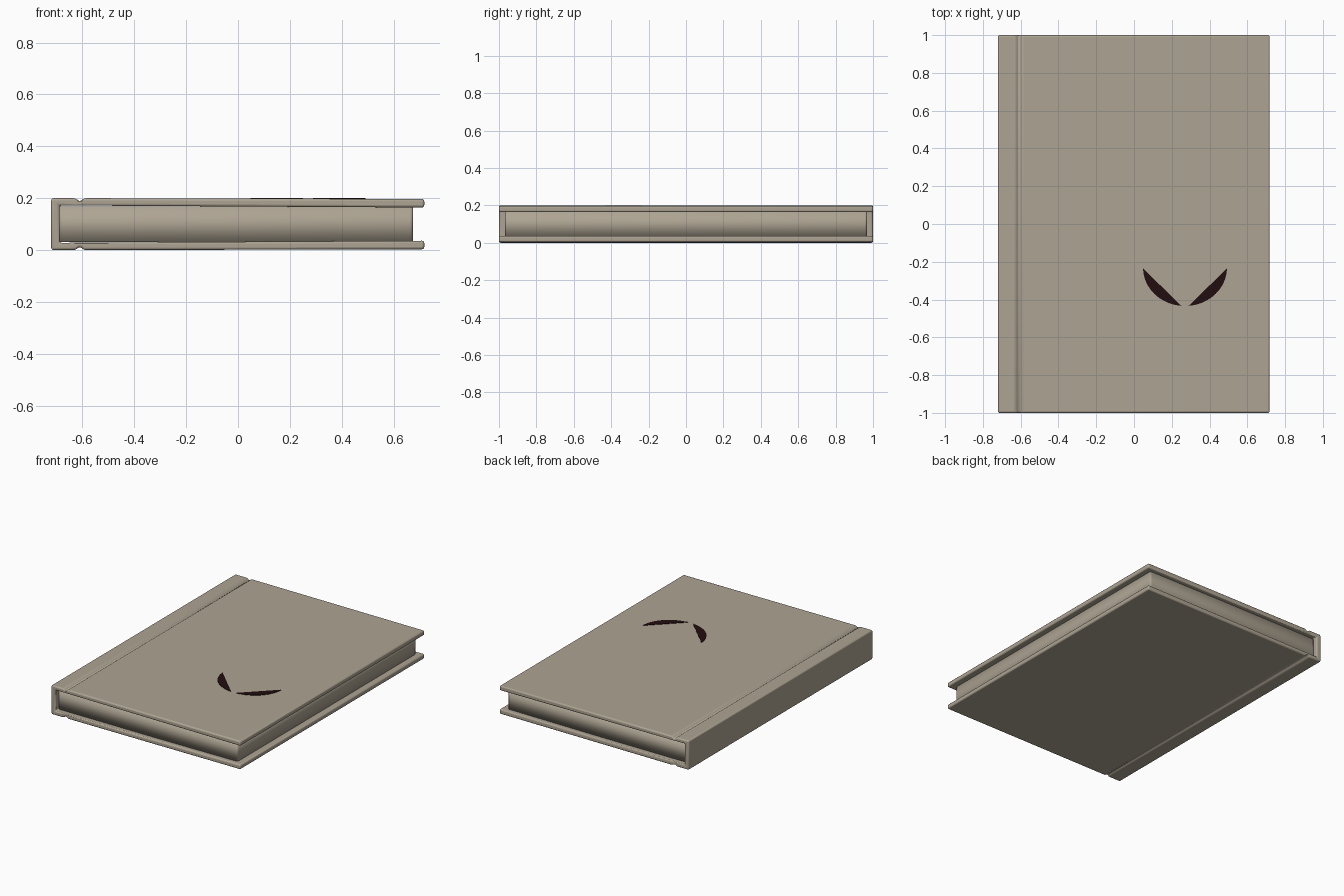
import bpy, bmesh, math

if "Cube" in bpy.data.objects:
    bpy.data.objects.remove(bpy.data.objects["Cube"])


def material(name, rgb):
    m = bpy.data.materials.new(name)
    m.diffuse_color = (*rgb, 1)
    m.use_nodes = True
    m.node_tree.nodes["Principled BSDF"].inputs["Base Color"].default_value = m.diffuse_color
    return m


taupe = material("taupe", (0.42, 0.37, 0.29))
dark = material("dark_maroon", (0.016, 0.004, 0.005))


def make_object(name, bm, mat):
    bmesh.ops.recalc_face_normals(bm, faces=bm.faces)
    mesh = bpy.data.meshes.new(name)
    bm.to_mesh(mesh)
    bm.free()
    mesh.materials.append(mat)
    ob = bpy.data.objects.new(name, mesh)
    bpy.context.collection.objects.link(ob)
    bpy.context.view_layer.objects.active = ob
    ob.select_set(True)
    return ob


def prism(points, offset):
    """Extrude a closed outline of 3D points along offset."""
    bm = bmesh.new()
    face = bm.faces.new([bm.verts.new(p) for p in points])
    ext = bmesh.ops.extrude_face_region(bm, geom=[face])
    verts = [v for v in ext["geom"] if isinstance(v, bmesh.types.BMVert)]
    bmesh.ops.translate(bm, verts=verts, vec=offset)
    return bm


# Cover: C-shaped section with hinge grooves, mirrored about mid height
upper = [(-0.72, 0.2), (-0.626, 0.2), (-0.61, 0.186), (-0.594, 0.2),
         (0.718, 0.197), (0.718, 0.164), (-0.688, 0.172)]
section = upper + [(x, 0.2 - z) for x, z in reversed(upper)]
bm = prism([(x, -1, z) for x, z in section], (0, 2, 0))
cover = make_object("cover", bm, taupe)
bev = cover.modifiers.new("rounded_edges", "BEVEL")
bev.width = 0.009
bev.segments = 3
bev.limit_method = "ANGLE"
bev.angle_limit = math.radians(35)
bpy.ops.object.shade_smooth_by_angle(angle=math.radians(40))
cover.select_set(False)

# Page block, softly shaded, slightly sunk into both boards
outline = [(-0.69, -0.968), (0.675, -0.968), (0.675, 0.968), (-0.69, 0.968)]
bm = prism([(x, y, 0.032) for x, y in outline], (0, 0, 0.136))
upright = [e for e in bm.edges
           if abs(e.verts[0].co.z - e.verts[1].co.z) > 0.1]
bmesh.ops.bevel(bm, geom=upright, offset=0.012, segments=3, profile=0.5,
                affect="EDGES")
pages = make_object("page_block", bm, taupe)
for p in pages.data.polygons:
    p.use_smooth = True
pages.select_set(False)

# Two painted crescents on the front board, mirrored about x = 0.27
for side, name in ((-1, "left_crescent"), (1, "right_crescent")):
    pts = []
    for i in range(17):
        a = math.radians(181 + 84 * i / 16)
        pts.append((0.27 - side * 0.222 * math.cos(a),
                    -0.232 + 0.202 * math.sin(a), 0.194))
    make_object(name, prism(pts, (0, 0, 0.0065)), dark).select_set(False)
